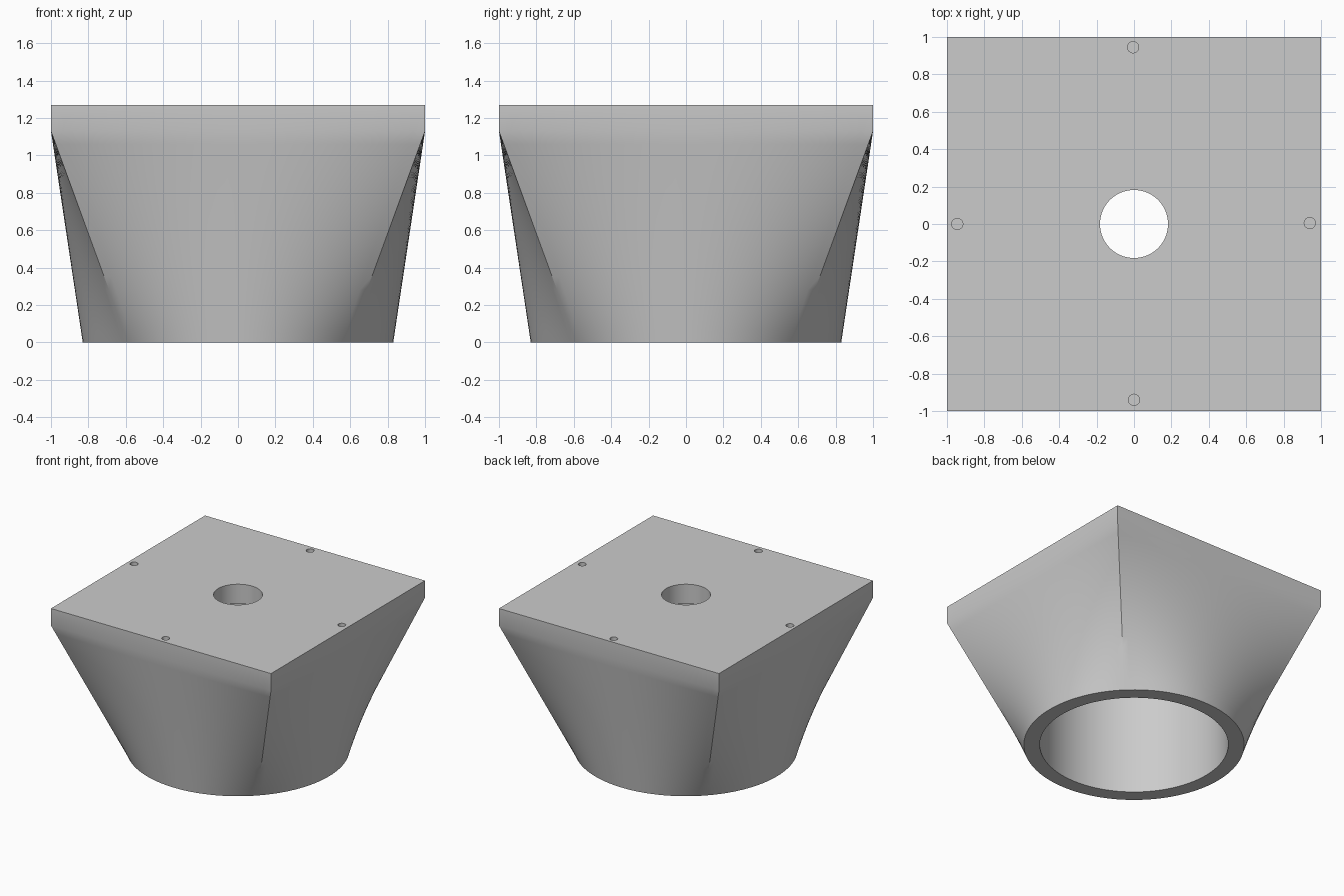
import bpy, bmesh, math

SEG = 128          # points around each ring
R_BASE = 0.83      # outer radius of the round foot
Z_PLATE, Z_TOP = 1.13, 1.27
LEVELS = 16        # rings up the loft

if "Cube" in bpy.data.objects:
    bpy.data.objects.remove(bpy.data.objects["Cube"], do_unlink=True)

grey = bpy.data.materials.new("plain_grey")
grey.use_nodes = True
colour = (0.6, 0.6, 0.6, 1)
grey.diffuse_color = colour
grey.node_tree.nodes["Principled BSDF"].inputs["Base Color"].default_value = colour


def on_circle(i):
    a = 2 * math.pi * i / SEG
    return R_BASE * math.cos(a), R_BASE * math.sin(a)


def on_square(i):
    # Even steps along the sides, corners at the diagonals
    side, step = divmod(i + SEG // 8, SEG // 4)
    t = 8 * step / SEG - 1
    return [(1, t), (-t, 1), (-1, -t), (t, -1)][side % 4]


def add_ring(bm, f, z):
    ring = []
    for i in range(SEG):
        (cx, cy), (sx, sy) = on_circle(i), on_square(i)
        ring.append(bm.verts.new((cx + (sx - cx) * f, cy + (sy - cy) * f, z)))
    return ring


# Body: round foot lofted to a square plate
bm = bmesh.new()
rings = [add_ring(bm, k / LEVELS, Z_PLATE * k / LEVELS) for k in range(LEVELS + 1)]
rings.append(add_ring(bm, 1, Z_TOP))
for low, high in zip(rings, rings[1:]):
    for i in range(SEG):
        j = (i + 1) % SEG
        bm.faces.new((low[i], low[j], high[j], high[i]))
bm.faces.new(rings[0][::-1])
bm.faces.new(rings[-1])
mesh = bpy.data.meshes.new("square_to_round_body")
bm.to_mesh(mesh)
bm.free()
body = bpy.data.objects.new("square_to_round_body", mesh)
bpy.context.collection.objects.link(body)
mesh.materials.append(grey)


def drill(name, x, y, radius, z0, z1, sides):
    bpy.ops.mesh.primitive_cylinder_add(vertices=sides, radius=radius, depth=z1 - z0,
                                        location=(x, y, (z0 + z1) / 2))
    cutter = bpy.context.object
    cutter.name = name
    cutter.hide_render = True
    cutter.data.materials.append(grey)
    bpy.context.view_layer.objects.active = body
    cut = body.modifiers.new(name, "BOOLEAN")
    cut.operation, cut.solver, cut.object = "DIFFERENCE", "EXACT", cutter
    bpy.ops.object.modifier_apply(modifier=name)
    bpy.data.objects.remove(cutter, do_unlink=True)


# Wide bore from below, centre hole through the plate, four blind screw holes
drill("bore", 0, 0, 0.71, -0.2, 1.11, 96)
drill("centre_hole", 0, 0, 0.182, 0.9, 1.5, 64)
for n, (x, y) in enumerate([(0.94, 0.005), (-0.005, 0.945), (-0.945, 0), (0, -0.94)]):
    drill(f"screw_hole_{n}", x, y, 0.03, 1.16, 1.5, 24)

# Smooth sides, sharp rims and corners
bpy.ops.object.select_all(action="DESELECT")
body.select_set(True)
bpy.context.view_layer.objects.active = body
bpy.ops.object.shade_smooth_by_angle(angle=math.radians(30))
